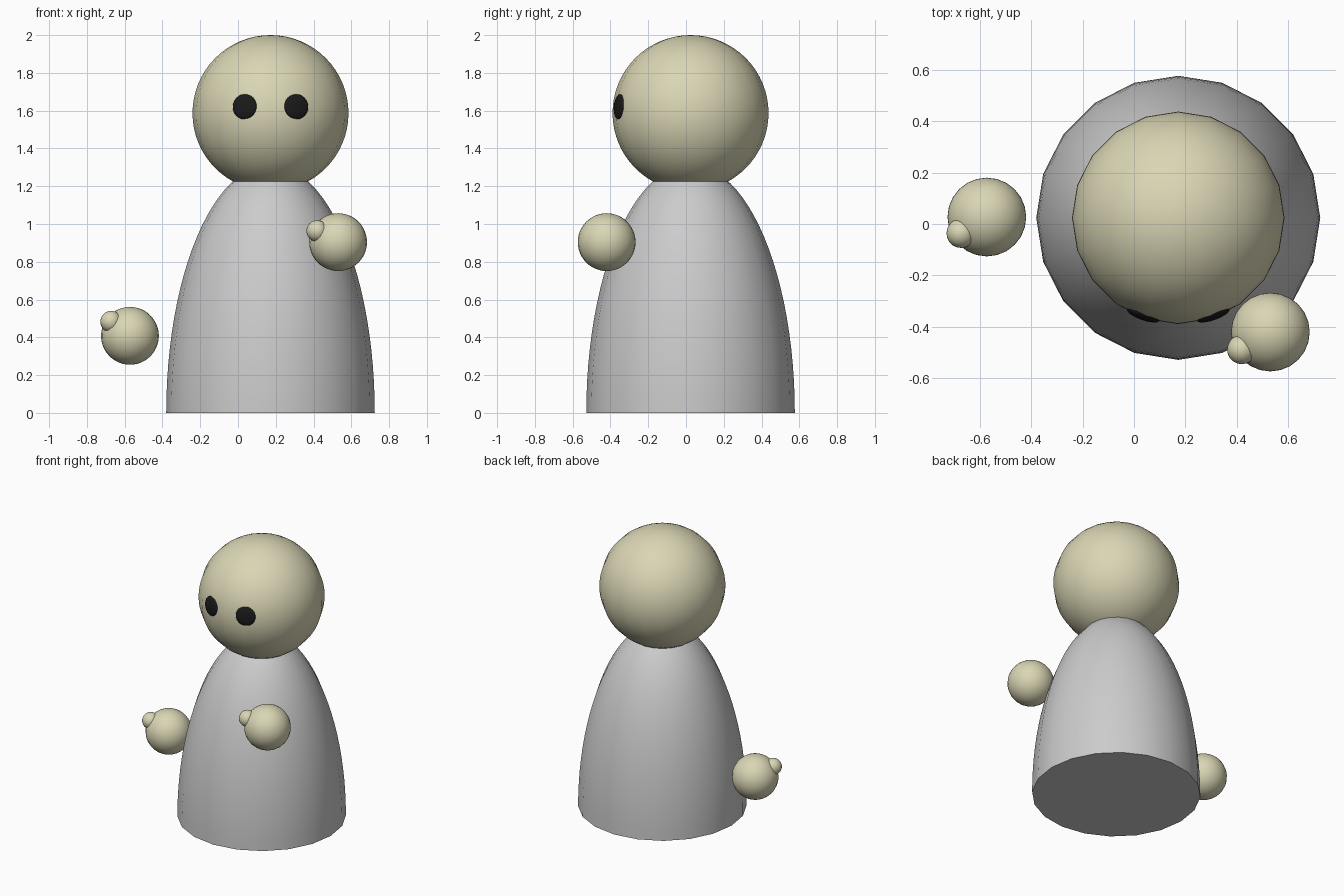
import bpy, bmesh
from mathutils import Vector, Matrix

if "Cube" in bpy.data.objects:
    bpy.data.objects.remove(bpy.data.objects["Cube"])


def material(name, rgb):
    m = bpy.data.materials.new(name)
    m.diffuse_color = (*rgb, 1)
    m.use_nodes = True
    m.node_tree.nodes["Principled BSDF"].inputs["Base Color"].default_value = m.diffuse_color
    return m


SKIN = material("skin", (0.70, 0.67, 0.46))
BLACK = material("black", (0.01, 0.01, 0.01))


def ball(name, centre, size, mat=None, segs=20, rings=32, facing=None, half=False):
    """Smooth ellipsoid; local z turned to 'facing'; 'half' keeps a capped dome."""
    bm = bmesh.new()
    bmesh.ops.create_uvsphere(bm, u_segments=segs, v_segments=rings, radius=1)
    if half:
        geom = bm.verts[:] + bm.edges[:] + bm.faces[:]
        bmesh.ops.bisect_plane(bm, geom=geom, plane_co=(0, 0, 0),
                               plane_no=(0, 0, 1), clear_inner=True)
        bmesh.ops.contextual_create(bm, geom=[e for e in bm.edges if e.is_boundary])
        bmesh.ops.recalc_face_normals(bm, faces=bm.faces)
    rot = Matrix()
    if facing is not None:
        rot = facing.to_track_quat('Z', 'Y').to_matrix().to_4x4()
    bm.transform(rot @ Matrix.Diagonal((*size, 1)))
    me = bpy.data.meshes.new(name)
    bm.to_mesh(me)
    bm.free()
    ob = bpy.data.objects.new(name, me)
    ob.location = centre
    bpy.context.collection.objects.link(ob)
    if mat:
        me.materials.append(mat)
    bpy.ops.object.select_all(action='DESELECT')
    ob.select_set(True)
    bpy.context.view_layer.objects.active = ob
    bpy.ops.object.shade_smooth_by_angle()
    return ob


AXIS = Vector((0.172, 0.024, 0))

# Dome-shaped body, flat underneath
ball("body", AXIS, (0.552, 0.552, 1.315), rings=48, half=True)

# Head
R = 0.413
head_centre = AXIS + Vector((0, 0, 2 - R))
ball("head", head_centre, (R, R, R), SKIN)

# Eyes: thin lenses lying on the head surface
for side, sx in (("right", -1), ("left", 1)):
    d = Vector((sx * 0.14, -0.387, 0.035)).normalized()
    ball(side + "_eye", head_centre + d * 0.403, (0.067, 0.067, 0.019),
         BLACK, 24, 16, facing=d)

# Floating hands with thumbs
for side, centre, thumb in (
        ("right", (-0.572, 0.027, 0.408), (-0.100, -0.063, 0.075)),
        ("left", (0.53, -0.42, 0.904), (-0.111, -0.068, 0.059))):
    c = Vector(centre)
    ball(side + "_hand", c, (0.153,) * 3, SKIN, 24, 24)
    ball(side + "_thumb", c + Vector(thumb), (0.057,) * 3, SKIN, 20, 16)
